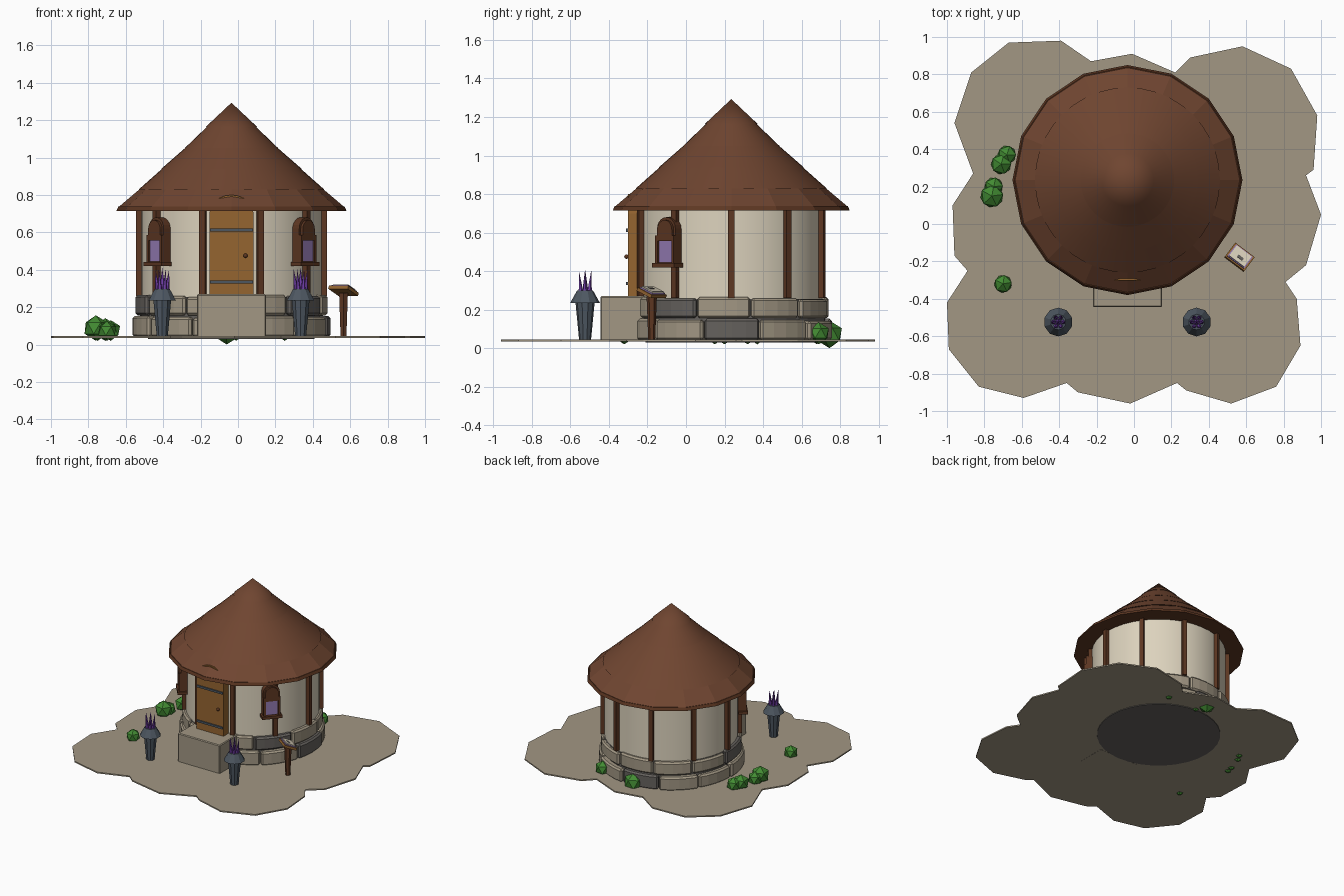
import bpy, bmesh, math
from math import sin, cos, pi, radians
from mathutils import Matrix, Vector

if "Cube" in bpy.data.objects:
    bpy.data.objects.remove(bpy.data.objects["Cube"])

CX, CY = -0.035, 0.235      # centre of the hut
GROUND = 0.045


def material(name, color):
    m = bpy.data.materials.new(name)
    m.use_nodes = True
    m.diffuse_color = (*color, 1)
    m.node_tree.nodes["Principled BSDF"].inputs["Base Color"].default_value = (*color, 1)
    return m


SAND = material("sandy beige", (.36, .31, .23))
CREAM = material("cream plaster", (.72, .65, .51))
ROOF = material("roof brown", (.16, .06, .03))
WOOD = material("dark wood", (.11, .038, .016))
DOOR = material("tan wood", (.30, .13, .03))
GREY = material("dark stone", (.13, .12, .11))
SLATE = material("slate blue", (.075, .095, .12))
PURPLE = material("crystal purple", (.17, .05, .40))
LILAC = material("lilac", (.30, .20, .46))
GREEN = material("leaf green", (.055, .26, .033))


def finish(name, bm, mat, matrix=None, bevel=0, smooth=False):
    if matrix:
        bm.transform(matrix)
    bmesh.ops.recalc_face_normals(bm, faces=bm.faces)
    me = bpy.data.meshes.new(name)
    bm.to_mesh(me)
    bm.free()
    me.materials.append(mat)
    ob = bpy.data.objects.new(name, me)
    bpy.context.collection.objects.link(ob)
    if bevel:
        mod = ob.modifiers.new("Bevel", "BEVEL")
        mod.width, mod.segments, mod.limit_method = bevel, 1, "ANGLE"
    if smooth:
        bpy.ops.object.select_all(action="DESELECT")
        ob.select_set(True)
        bpy.context.view_layer.objects.active = ob
        bpy.ops.object.shade_smooth_by_angle(angle=radians(35))
    return ob


def box(name, size, loc, mat, matrix=None, bevel=0):
    bm = bmesh.new()
    bmesh.ops.create_cube(bm, size=1)
    bm.transform(Matrix.Translation(loc) @ Matrix.Diagonal((*size, 1)))
    return finish(name, bm, mat, matrix, bevel)


def frustum(name, r1, r2, z1, z2, mat, sides, x=CX, y=CY, smooth=False, turn=0):
    bm = bmesh.new()
    bmesh.ops.create_cone(bm, cap_ends=True, segments=sides, radius1=r1, radius2=r2, depth=z2 - z1)
    place = Matrix.Translation((x, y, (z1 + z2) / 2)) @ Matrix.Rotation(turn, 4, "Z")
    return finish(name, bm, mat, place, smooth=smooth)


def prism(name, outline, direction, mat, matrix=None, bevel=0):
    """Extrude a flat outline of 3D points along a direction."""
    bm = bmesh.new()
    face = bm.faces.new([bm.verts.new(p) for p in outline])
    out = bmesh.ops.extrude_face_region(bm, geom=[face])
    verts = [g for g in out["geom"] if isinstance(g, bmesh.types.BMVert)]
    bmesh.ops.translate(bm, verts=verts, vec=direction)
    return finish(name, bm, mat, matrix, bevel)


def arch(name, half, z1, z2, rise, y1, y2, mat, matrix=None):
    """Upright panel in the xz plane with a rounded top."""
    pts = [(-half, y1, z1), (half, y1, z1)]
    pts += [(half * cos(pi * i / 10), y1, z2 - rise + rise * sin(pi * i / 10)) for i in range(11)]
    return prism(name, pts, (0, y2 - y1, 0), mat, matrix)


def outward(angle):
    """Hut-centred frame whose -y axis points along the angle."""
    return Matrix.Translation((CX, CY, 0)) @ Matrix.Rotation(radians(angle + 90), 4, "Z")


# Scalloped ground patch
rim = [(-.67, .97), (-.39, .98), (-.23, .87), (-.01, .91), (.22, .81), (.3, .89), (.58, .95),
       (.84, .83), (.98, .58), (.96, .29), (.92, .26), (1, .05), (.92, -.22), (.81, -.31),
       (.87, -.4), (.89, -.65), (.76, -.87), (.52, -.96), (.28, -.89), (.23, -.85), (-.02, -.96),
       (-.3, -.9), (-.36, -.85), (-.59, -.93), (-.83, -.87), (-.99, -.67), (-1, -.42),
       (-.89, -.25), (-.96, -.17), (-.97, .1), (-.86, .27), (-.96, .54), (-.87, .81)]
prism("ground", [(x, y, GROUND) for x, y in rim], (0, 0, -.01), SAND)
frustum("foundation_base", .445, .445, .03, .04, GREY, 32)


# Foundation ring of curved stones in two courses
def stone(name, a1, a2, r1, r2, z1, z2, mat):
    steps = [radians(a1 + (a2 - a1) * i / 4) for i in range(5)]
    pts = [(r2 * cos(a), r2 * sin(a), z1) for a in steps]
    pts += [(r1 * cos(a), r1 * sin(a), z1) for a in reversed(steps)]
    prism(name, pts, (0, 0, z2 - z1), mat, Matrix.Translation((CX, CY, 0)), .012)


STONES = 11
for course, start, outer, z1, z2, dark in (("lower", -16, .53, .04, .153, (0, 3)),
                                           ("upper", -21, .515, .156, .265, (6, 10))):
    for i in range(STONES):
        a = start + i * 360 / STONES
        stone(f"{course}_stone_{i}", a + .5, a + 360 / STONES - .5, .42, outer - .008 * (i % 2),
              z1, z2 - .006 * (i % 3), GREY if i in dark else SAND)
frustum("foundation_core", .49, .49, .05, .255, GREY, 40)

# Entrance step
box("entrance_step", (.37, .25, .235), (CX, -.32, .152), SAND, bevel=.006)

# Plaster wall and timber posts
frustum("wall", .483, .483, .25, .73, CREAM, 40, smooth=True)
for i in range(10):
    box(f"wall_post_{i}", (.032, .04, .47), (0, -.49, .495), WOOD, outward(i * 36))

# Door with straps and knob
into_wall = Matrix.Translation((CX, 0, 0))
arch("door", .118, .265, .80, .1, -.302, -.24, DOOR, into_wall)
for z in (.335, .612):
    box("door_strap", (.228, .01, .016), (0, -.306, z), SLATE, into_wall)
bm = bmesh.new()
bmesh.ops.create_icosphere(bm, subdivisions=2, radius=.012)
finish("door_knob", bm, WOOD, Matrix.Translation((.04, -.309, .475)), smooth=True)

# Arched windows with sill, side frames and hooded shutter
for side, angle in (("left", -40), ("right", -140)):
    m = outward(angle)
    arch(f"{side}_window_frame", .062, .43, .68, .06, -.525, -.46, WOOD, m)
    box(f"{side}_window_pane", (.088, .008, .11), (0, -.527, .5), LILAC, m)
    arch(f"{side}_window_shutter", .05, .555, .665, .05, -.54, -.52, WOOD, m)
    box(f"{side}_window_sill", (.15, .07, .022), (0, -.515, .43), WOOD, m)
    for x in (-.055, .055):
        box(f"{side}_window_jamb", (.016, .03, .15), (x, -.525, .51), WOOD, m)

# Tiered roof over a sixteen-sided eave
frustum("roof_eave", .615, .605, .715, .738, WOOD, 16)
frustum("roof_tier_0", .605, .48, .734, .84, ROOF, 16)
for i, (r1, r2, z1, z2) in enumerate(((.495, .365, .83, .945), (.377, .235, .938, 1.062),
                                      (.25, .125, 1.05, 1.17), (.138, 0, 1.163, 1.293))):
    frustum(f"roof_tier_{i + 1}", r1, r2, z1, z2, ROOF, 40, smooth=True)

# Crystal braziers
for side, x in (("left", .335), ("right", -.405)):
    y = -.524
    frustum(f"{side}_brazier_stand", .031, .05, .043, .24, SLATE, 10, x, y)
    frustum(f"{side}_brazier_bowl", .077, .042, .235, .298, SLATE, 10, x, y)
    frustum(f"{side}_crystal_middle", .018, 0, .29, .41, PURPLE, 5, x, y)
    for k in range(6):
        a = k * pi / 3
        bm = bmesh.new()
        bmesh.ops.create_cone(bm, cap_ends=True, segments=5, radius1=.014, radius2=0, depth=.115)
        spot = Matrix.Translation((x + .031 * cos(a), y + .031 * sin(a), .345))
        tilt = Matrix.Rotation(radians(6), 4, Vector((-sin(a), cos(a), 0)))
        finish(f"{side}_crystal_{k}", bm, PURPLE, spot @ tilt)

# Lectern with open book
lx, ly = .564, -.178
frustum("lectern_post", .018, .027, .043, .275, WOOD, 6, lx, ly)
desk = (Matrix.Translation((lx, ly, .287)) @ Matrix.Rotation(radians(-37), 4, "Z")
        @ Matrix.Rotation(radians(-23), 4, "X"))
box("lectern_board", (.13, .1, .018), (0, 0, 0), DOOR, desk)
box("book_cover", (.112, .084, .008), (0, 0, .012), LILAC, desk)
box("book_pages", (.1, .074, .008), (0, 0, .018), CREAM, desk)
box("book_mark", (.035, .016, .003), (.005, -.008, .023), GREY, desk)

# Faceted bushes
bushes = [(-.68, .37, .05), (-.71, .32, .055), (-.75, .2, .05), (-.76, .15, .062),
          (-.7, -.32, .048), (.25, .69, .052), (-.06, .745, .065), (-.01, .68, .05)]
for i, (x, y, r) in enumerate(bushes):
    bm = bmesh.new()
    bmesh.ops.create_icosphere(bm, subdivisions=1, radius=r * 1.1)
    turn = Matrix.Rotation(i * 1.3, 4, "Z")
    finish(f"bush_{i}", bm, GREEN, Matrix.Translation((x, y, .02 + r * 1.1)) @ turn)
bpy.data.objects["bush_6"].location.z = -.02
